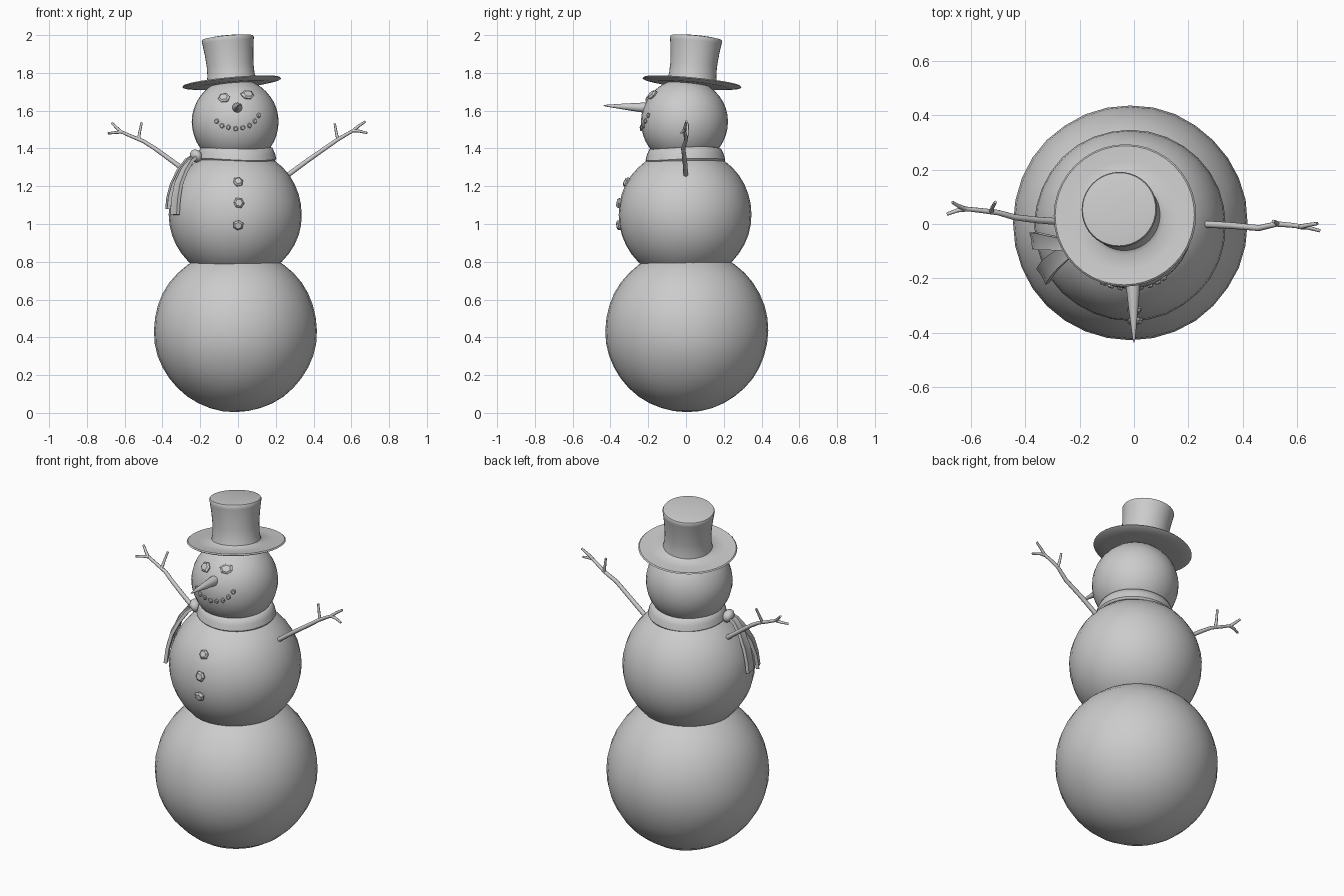
import bpy, bmesh, math, random
from mathutils import Vector, Matrix, noise

if "Cube" in bpy.data.objects:
    bpy.data.objects.remove(bpy.data.objects["Cube"])

random.seed(4)


def finish(name, bm, angle=None):
    bmesh.ops.recalc_face_normals(bm, faces=bm.faces)
    me = bpy.data.meshes.new(name)
    bm.to_mesh(me)
    bm.free()
    ob = bpy.data.objects.new(name, me)
    bpy.context.collection.objects.link(ob)
    if angle:
        bpy.ops.object.select_all(action='DESELECT')
        ob.select_set(True)
        bpy.context.view_layer.objects.active = ob
        bpy.ops.object.shade_smooth_by_angle(angle=math.radians(angle))
    return ob


def skin(bm, rings, closed_path=False):
    """Bridge equal rings of points; cap the ends unless the path closes."""
    vs = [[bm.verts.new(p) for p in r] for r in rings]
    n = len(vs[0])
    pairs = list(zip(vs, vs[1:])) + ([(vs[-1], vs[0])] if closed_path else [])
    for a, b in pairs:
        for i in range(n):
            j = (i + 1) % n
            bm.faces.new((a[i], a[j], b[j], b[i]))
    if not closed_path:
        bm.faces.new(vs[0])
        bm.faces.new(vs[-1])


def snowball(name, c, r):
    bm = bmesh.new()
    bmesh.ops.create_uvsphere(bm, u_segments=32, v_segments=20, radius=r)
    for v in bm.verts:
        n = noise.noise(v.co * 2.2 / r + Vector(c) * 7)
        v.co = v.co * (1 + 0.008 * n) + Vector(c)
    return finish(name, bm, 60)


def lathe(name, profile, mat, n=40, angle=40):
    bm = bmesh.new()
    skin(bm, [[mat @ Vector((r * math.cos(2 * math.pi * i / n),
                             r * math.sin(2 * math.pi * i / n), z))
               for i in range(n)] for r, z in profile])
    return finish(name, bm, angle)


def twig(bm, pts, r0, r1, n=8):
    pts = [Vector(p) for p in pts]
    rings = []
    for k, p in enumerate(pts):
        d = (pts[min(k + 1, len(pts) - 1)] - pts[max(k - 1, 0)]).normalized()
        u = d.cross(Vector((0, 1, 0))).normalized()
        w = d.cross(u)
        r = r0 + (r1 - r0) * k / (len(pts) - 1)
        rings.append([p + r * (u * math.cos(t) + w * math.sin(t))
                      for t in (2 * math.pi * i / n for i in range(n))])
    skin(bm, rings)


def coal(name, ball, x, z, w, h, depth):
    """Irregular chamfered pebble pressed into the front of a ball."""
    c, r = Vector(ball[0]), ball[1]
    d = Vector((x - c.x, 0, z - c.z))
    d.y = -math.sqrt(r * r - d.x ** 2 - d.z ** 2)
    nrm = d.normalized()
    right = Vector((0, 0, 1)).cross(nrm).normalized()
    up = nrm.cross(right)
    turn = random.random()
    k = [random.uniform(0.88, 1.1) for _ in range(6)]
    bm = bmesh.new()
    skin(bm, [[c + d + nrm * off
               + right * math.cos(math.tau * (i + turn) / 6) * w / 2 * s * k[i]
               + up * math.sin(math.tau * (i + turn) / 6) * h / 2 * s * k[i]
               for i in range(6)]
              for s, off in ((0.8, -0.015), (1, depth * 0.4), (0.65, depth))])
    return finish(name, bm, 25)


# Three snowballs
BASE = ((-0.014, 0.004, 0.436), 0.432)
BODY = ((-0.014, -0.005, 1.05), 0.352)
HEAD = ((-0.015, -0.008, 1.54), 0.23)
for name, ball in (("base_ball", BASE), ("body_ball", BODY), ("head_ball", HEAD)):
    snowball(name, *ball)

# Tilted top hat, turned in one piece
axis = Vector((-0.09, 0.095, 1)).normalized()
hat = Matrix.Translation((-0.033, 0.031, 1.743)) @ \
    Vector((0, 0, 1)).rotation_difference(axis).to_matrix().to_4x4()
lathe("top_hat", [(0.12, -0.008), (0.2, -0.008), (0.255, 0), (0.263, 0.005),
                  (0.257, 0.011), (0.2, 0.007), (0.145, 0.009), (0.131, 0.018),
                  (0.125, 0.05), (0.124, 0.1), (0.129, 0.165), (0.136, 0.22),
                  (0.139, 0.237), (0.135, 0.245), (0.1, 0.25), (0.03, 0.253)], hat)

# Carrot nose
nose_dir = Vector((0.004, -0.235, 0.012))
nose = Matrix.Translation((-0.004, -0.2, 1.615)) @ \
    Vector((0, 0, 1)).rotation_difference(nose_dir).to_matrix().to_4x4()
lathe("nose", [(0.027, 0), (0.026, 0.03), (0.018, 0.11), (0.01, 0.18),
               (0.005, 0.222), (0.001, 0.236)], nose, 16, 60)

# Coal eyes, mouth and buttons
coal("eye_left", HEAD, -0.074, 1.667, 0.074, 0.06, 0.014)
coal("eye_right", HEAD, 0.05, 1.682, 0.08, 0.064, 0.014)
MOUTH = [(-0.112, 1.543), (-0.084, 1.52), (-0.05, 1.513), (-0.012, 1.505),
         (0.025, 1.51), (0.06, 1.522), (0.088, 1.545), (0.108, 1.575)]
for i, (x, z) in enumerate(MOUTH):
    coal(f"mouth_{i + 1}", HEAD, x, z, 0.026, 0.028, 0.009)
for i, (x, z) in enumerate([(0.0, 1.222), (0.003, 1.11), (0.0, 0.993)]):
    coal(f"button_{i + 1}", BODY, x, z, 0.058, 0.056, 0.016)

# Scarf band around the neck: a closed sweep of a soft strip section
SECTION = [(0.165, 1.335), (0.203, 1.331), (0.211, 1.342), (0.203, 1.372),
           (0.19, 1.4), (0.18, 1.404), (0.16, 1.395)]
bm = bmesh.new()
rings = []
for i in range(40):
    a = math.tau * i / 40
    dip = 0.006 * math.sin(2 * a + 0.6)
    rings.append([(-0.008 + r * math.cos(a), -0.003 + r * math.sin(a), z + dip)
                  for r, z in SECTION])
skin(bm, rings, True)
finish("scarf_band", bm, 50)

# Scarf knot
bm = bmesh.new()
bmesh.ops.create_uvsphere(bm, u_segments=16, v_segments=10, radius=1)
bm.transform(Matrix.Translation((-0.222, -0.075, 1.36))
             @ Matrix.Rotation(math.radians(200), 4, 'Z')
             @ Matrix.Rotation(math.radians(30), 4, 'Y')
             @ Matrix.Diagonal((0.03, 0.042, 0.036, 1)))
finish("scarf_knot", bm, 60)


def tail(name, path, width):
    """Ribbon draped over the body; path holds azimuth, radius, height."""
    pts = [Vector((-0.014 + r * math.cos(math.radians(a)),
                   -0.005 + r * math.sin(math.radians(a)), z)) for a, r, z in path]
    bm = bmesh.new()
    rings = []
    for k, p in enumerate(pts):
        a = math.radians(path[k][0])
        side = Vector((-math.sin(a), math.cos(a), 0))
        d = (pts[min(k + 1, len(pts) - 1)] - pts[max(k - 1, 0)]).normalized()
        n = side.cross(d).normalized() * 0.009
        s = side * (width * (0.65 + 0.35 * min(1, k / 3)) / 2)
        rings.append([p + s + n, p + n * 1.6, p - s + n,
                      p - s - n, p - n * 0.6, p + s - n])
    skin(bm, rings)
    return finish(name, bm, 40)


tail("scarf_tail_front", [(201, 0.215, 1.365), (203, 0.258, 1.335), (205, 0.3, 1.28),
                          (207, 0.338, 1.21), (209, 0.36, 1.13), (210, 0.37, 1.05)], 0.068)
tail("scarf_tail_back", [(198, 0.215, 1.365), (195, 0.262, 1.34), (192, 0.303, 1.285),
                         (190, 0.338, 1.21), (189, 0.356, 1.14), (189, 0.362, 1.08)], 0.062)

# Branch arms: limb with two forked fingers and one upright twig
ARMS = {
    "arm_right": [[(0.245, 0, 1.245), (0.36, -0.006, 1.33), (0.46, -0.015, 1.4),
                   (0.525, 0.0, 1.445), (0.575, -0.004, 1.475), (0.62, -0.01, 1.5)],
                  [(0.612, -0.01, 1.496), (0.64, -0.004, 1.52), (0.675, 0.002, 1.543)],
                  [(0.605, -0.01, 1.494), (0.64, -0.013, 1.492), (0.684, -0.025, 1.482)],
                  [(0.53, 0, 1.445), (0.522, 0.006, 1.475), (0.512, 0.01, 1.532)]],
    "arm_left": [[(-0.27, 0.008, 1.275), (-0.36, 0.015, 1.342), (-0.44, 0.025, 1.4),
                  (-0.5, 0.042, 1.438), (-0.566, 0.05, 1.465), (-0.63, 0.057, 1.493)],
                 [(-0.622, 0.056, 1.49), (-0.645, 0.066, 1.512), (-0.668, 0.08, 1.535)],
                 [(-0.615, 0.055, 1.488), (-0.65, 0.05, 1.484), (-0.688, 0.036, 1.48)],
                 [(-0.525, 0.045, 1.45), (-0.522, 0.058, 1.48), (-0.51, 0.08, 1.537)]],
}
for name, parts in ARMS.items():
    bm = bmesh.new()
    for i, pts in enumerate(parts):
        twig(bm, pts, 0.013 if i == 0 else 0.009, 0.008 if i == 0 else 0.006)
    finish(name, bm, 50)
